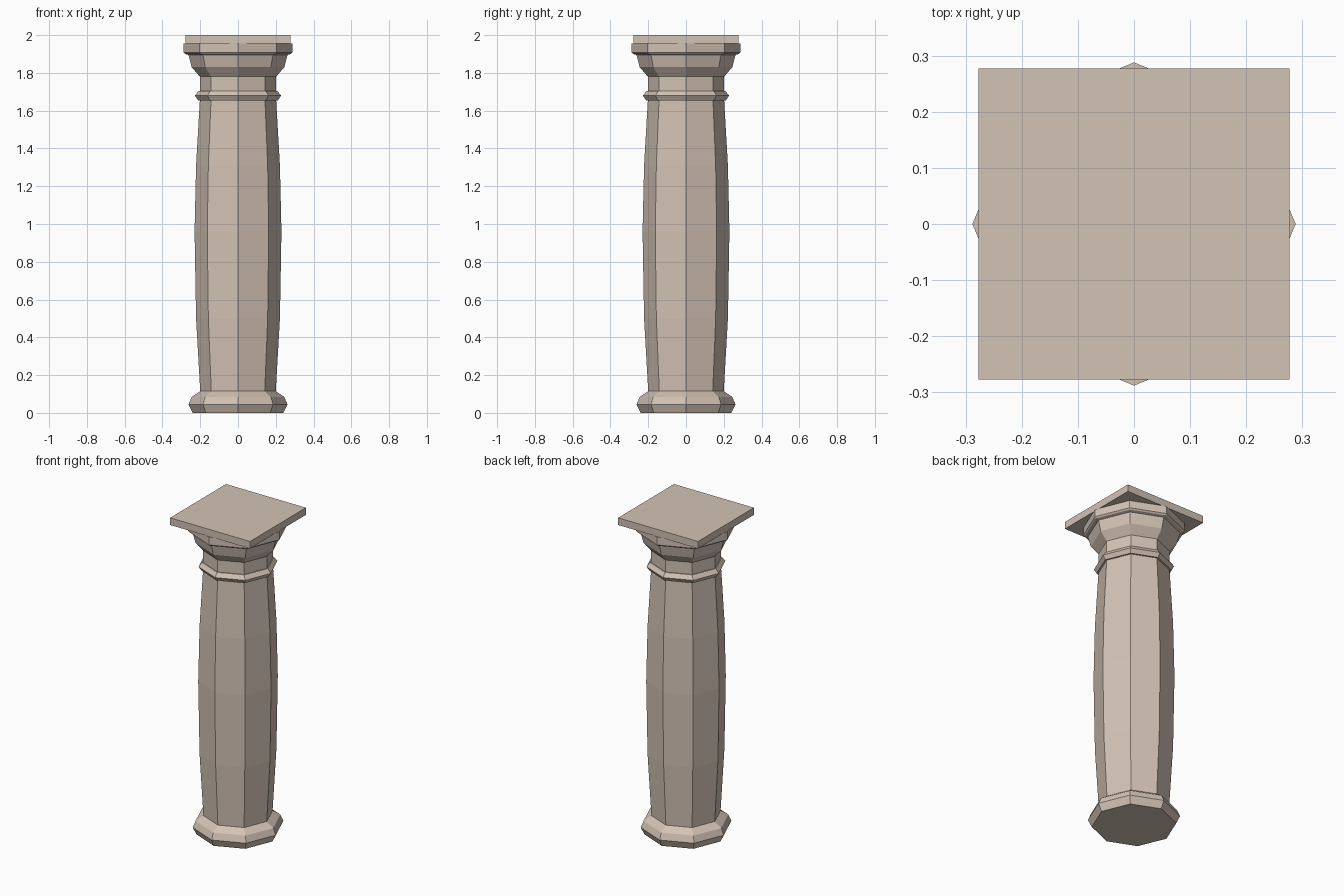
import bpy, bmesh
from math import pi, cos, sin

if "Cube" in bpy.data.objects:
    bpy.data.objects.remove(bpy.data.objects["Cube"])

stone = bpy.data.materials.new("stone")
stone.diffuse_color = (0.65, 0.54, 0.46, 1)
stone.use_nodes = True
stone.node_tree.nodes["Principled BSDF"].inputs["Base Color"].default_value = stone.diffuse_color
SIDES = 8


def finish(name, bm):
    bmesh.ops.recalc_face_normals(bm, faces=bm.faces)
    mesh = bpy.data.meshes.new(name)
    bm.to_mesh(mesh)
    bm.free()
    mesh.materials.append(stone)
    obj = bpy.data.objects.new(name, mesh)
    bpy.context.collection.objects.link(obj)
    return obj


def turned(name, profile, cap_bottom=False, cap_top=False):
    """Octagonal part from a (radius, height) profile, corners on the axes."""
    bm = bmesh.new()
    rings = []
    for r, z in profile:
        rings.append([bm.verts.new((r * cos(2 * pi * i / SIDES),
                                    r * sin(2 * pi * i / SIDES), z))
                      for i in range(SIDES)])
    for low, high in zip(rings, rings[1:]):
        for i in range(SIDES):
            j = (i + 1) % SIDES
            bm.faces.new((low[i], low[j], high[j], high[i]))
    if cap_bottom:
        bm.faces.new(rings[0][::-1])
    if cap_top:
        bm.faces.new(rings[-1])
    return finish(name, bm)


# Moulded foot
turned("base", [(0.24, 0), (0.262, 0.045), (0.245, 0.085), (0.2, 0.115)],
       cap_bottom=True)

# Swelling shaft with straight neck
turned("shaft", [(0.2, 0.115), (0.222, 0.5), (0.23, 0.96), (0.222, 1.31),
                 (0.202, 1.655), (0.202, 1.78)])

# Collar ring below the neck
turned("collar", [(0.2, 1.655), (0.212, 1.655), (0.228, 1.68),
                  (0.208, 1.705), (0.2, 1.705)])

# Flared capital with octagonal band
turned("capital", [(0.202, 1.78), (0.245, 1.83), (0.262, 1.895),
                   (0.28, 1.9), (0.288, 1.908), (0.288, 1.955)], cap_top=True)

# Square top slab
bm = bmesh.new()
bmesh.ops.create_cube(bm, size=1)
bmesh.ops.scale(bm, vec=(0.555, 0.555, 0.045), verts=bm.verts)
bmesh.ops.translate(bm, vec=(0, 0, 1.9775), verts=bm.verts)
finish("top_slab", bm)
